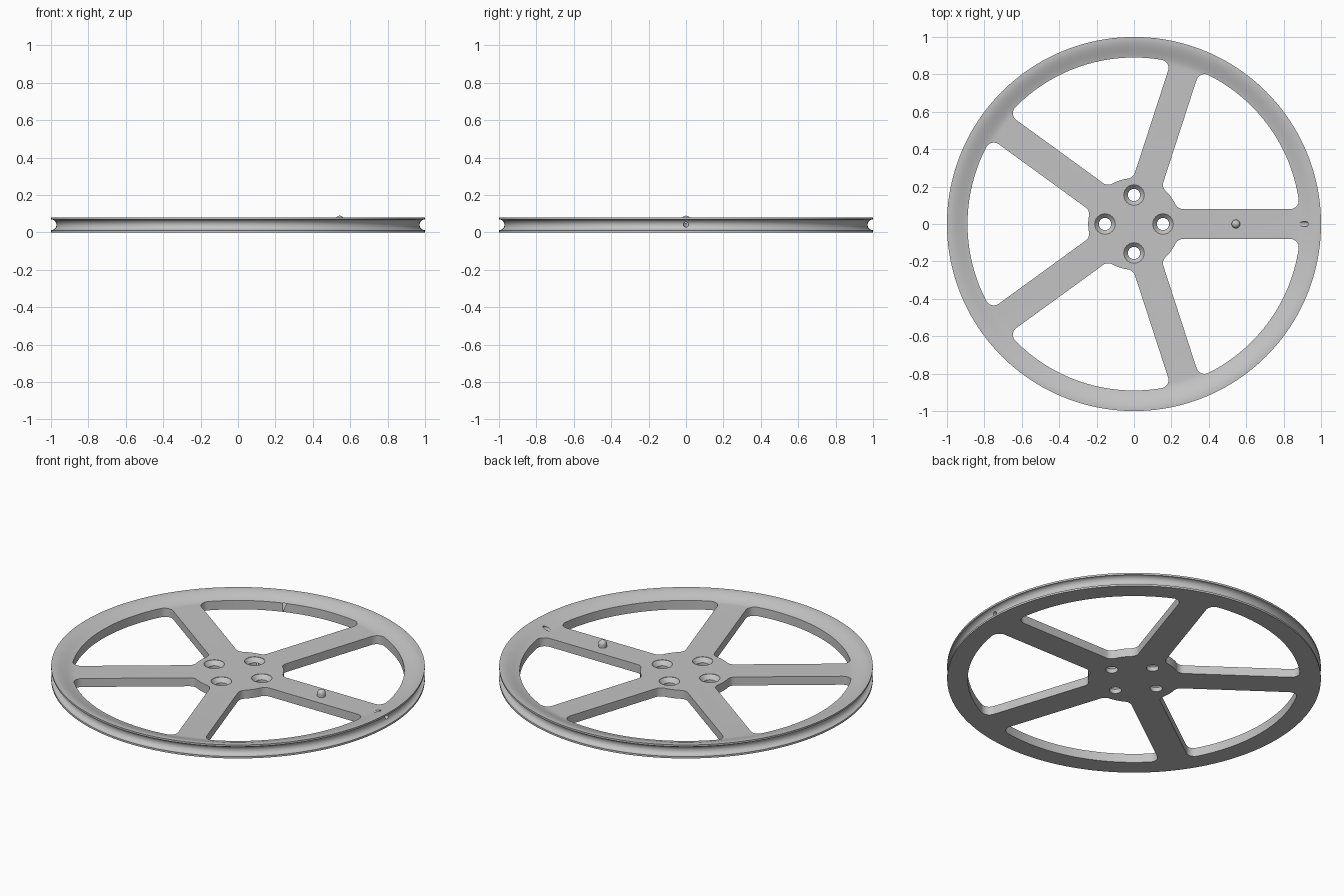
import bpy, bmesh
from math import sin, cos, pi, atan2, sqrt, radians
from mathutils import Vector, Matrix

old = bpy.data.objects.get("Cube")
if old:
    bpy.data.objects.remove(old, do_unlink=True)

grey = bpy.data.materials.new("machined grey")
grey.use_nodes = True
colour = (0.55, 0.55, 0.55, 1)
grey.diffuse_color = colour
grey.node_tree.nodes["Principled BSDF"].inputs["Base Color"].default_value = colour

THICK, WEB = 0.08, 0.05            # rim height, spoke and hub height
HUB, RIM_IN, HALF, FILLET = 0.245, 0.89, 0.08, 0.045


def finish(name, bm):
    bmesh.ops.recalc_face_normals(bm, faces=bm.faces[:])
    mesh = bpy.data.meshes.new(name)
    bm.to_mesh(mesh)
    bm.free()
    mesh.materials.append(grey)
    ob = bpy.data.objects.new(name, mesh)
    bpy.context.collection.objects.link(ob)
    return ob


def select(ob):
    bpy.ops.object.select_all(action='DESELECT')
    ob.select_set(True)
    bpy.context.view_layer.objects.active = ob


def lathe(name, profile, steps, centre=(0, 0, 0)):
    """Spin an (r, z) profile that starts and ends on the axis."""
    bm = bmesh.new()
    vs = [bm.verts.new((r, 0, z)) for r, z in profile]
    es = [bm.edges.new(p) for p in zip(vs, vs[1:])]
    bmesh.ops.spin(bm, geom=vs + es, cent=(0, 0, 0), axis=(0, 0, 1),
                   angle=2 * pi, steps=steps, use_duplicate=False)
    bmesh.ops.remove_doubles(bm, verts=bm.verts[:], dist=1e-5)
    bmesh.ops.translate(bm, verts=bm.verts[:], vec=centre)
    return finish(name, bm)


def arc(cx, cy, r, a0, a1, n):
    return [(cx + r * cos(a0 + (a1 - a0) * i / n),
             cy + r * sin(a0 + (a1 - a0) * i / n)) for i in range(n + 1)]


def cut(ob, cutter):
    mod = ob.modifiers.new("cut", 'BOOLEAN')
    mod.operation, mod.solver, mod.object = 'DIFFERENCE', 'EXACT', cutter
    select(ob)
    bpy.ops.object.modifier_apply(modifier=mod.name)
    bpy.data.objects.remove(cutter, do_unlink=True)


# Wheel blank: flat underside, grooved edge, dished rim face
groove = arc(1.0, THICK / 2, 0.029, -pi / 2, -3 * pi / 2, 16)
dish = []
for i in range(15):
    t = i / 14
    dish.append((0.99 - 0.12 * t, THICK - (THICK - WEB) * t * t * (3 - 2 * t)))
profile = [(0, 0), (1, 0)] + groove + [(1, THICK)] + dish + [(0, WEB)]
wheel = lathe("pulley_wheel", profile, 160)

# Window outline: half of it with filleted corners, then its mirror image
mid = pi / 5
cy = HALF + FILLET
xi = sqrt((HUB + FILLET) ** 2 - cy ** 2)
xo = sqrt((RIM_IN - FILLET) ** 2 - cy ** 2)
ai, ao = atan2(cy, xi), atan2(cy, xo)
half = (arc(0, 0, HUB, mid, ai, 8)
        + arc(xi, cy, FILLET, ai + pi, 3 * pi / 2, 8)[1:]
        + arc(xo, cy, FILLET, -pi / 2, ao, 10)
        + arc(0, 0, RIM_IN, ao, mid, 20)[1:])
c, s = cos(2 * mid), sin(2 * mid)
mirrored = [(x * c + y * s, x * s - y * c) for x, y in half[1:-1]]
outline = half + mirrored[::-1]

for k in range(5):
    bm = bmesh.new()
    face = bm.faces.new([bm.verts.new((x, y, -0.1)) for x, y in outline])
    ext = bmesh.ops.extrude_face_region(bm, geom=[face])
    top = [g for g in ext["geom"] if isinstance(g, bmesh.types.BMVert)]
    bmesh.ops.translate(bm, verts=top, vec=(0, 0, 0.3))
    bmesh.ops.rotate(bm, verts=bm.verts[:], cent=(0, 0, 0),
                     matrix=Matrix.Rotation(k * 2 * pi / 5, 3, 'Z'))
    cut(wheel, finish("window_cutter", bm))

# Four countersunk screw holes in the hub
hole = [(0, -0.1), (0.033, -0.1), (0.033, 0.025), (0.055, WEB - 0.002),
        (0.055, 0.15), (0, 0.15)]
for k in range(4):
    a = k * pi / 2
    cut(wheel, lathe("screw_cutter", hole, 32, (0.155 * cos(a), 0.155 * sin(a), 0)))

# Slanted cord hole from the rim face into the groove
start, end = Vector((0.83, 0, 0.079)), Vector((1.05, 0, 0.021))
bm = bmesh.new()
bmesh.ops.create_cone(bm, cap_ends=True, segments=24, radius1=0.014, radius2=0.014,
                      depth=(end - start).length)
turn = (end - start).to_track_quat('Z', 'Y').to_matrix().to_4x4()
bmesh.ops.transform(bm, verts=bm.verts[:],
                    matrix=Matrix.Translation((start + end) / 2) @ turn)
cut(wheel, finish("cord_hole_cutter", bm))

# Round-topped cord peg on one spoke
peg_profile = [(0, WEB - 0.01)] + [(0.023, WEB - 0.01)] \
    + arc(0, 0.066, 0.023, 0, pi / 2, 8)[:-1] + [(0, 0.089)]
peg = lathe("cord_peg", peg_profile, 32, (0.545, 0, 0))

for ob in (wheel, peg):
    select(ob)
    bpy.ops.object.shade_smooth_by_angle(angle=radians(30))
